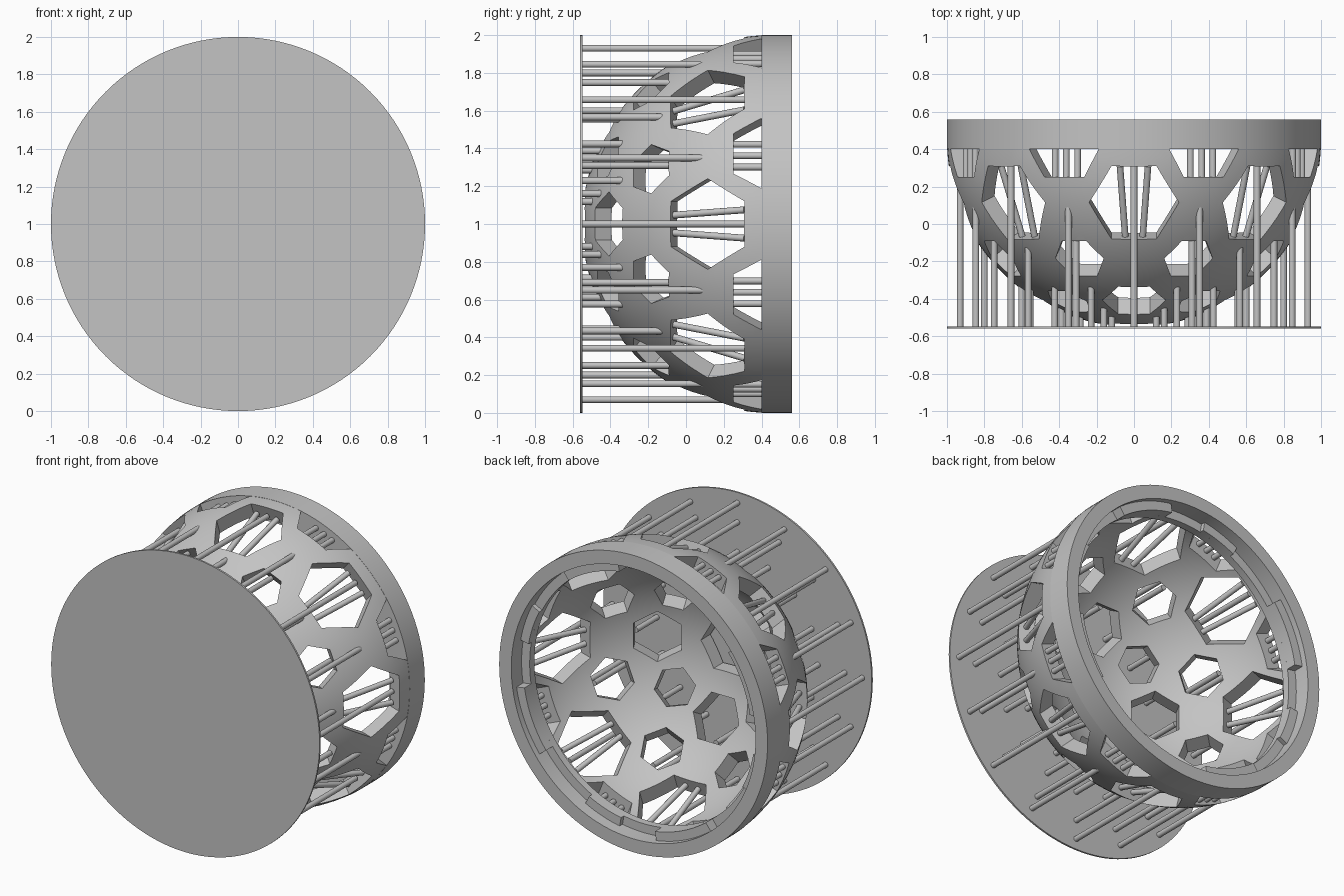
import bpy, bmesh
from math import radians, sin, cos, acos, sqrt, pi
from mathutils import Vector, Matrix

if "Cube" in bpy.data.objects:
    bpy.data.objects.remove(bpy.data.objects["Cube"], do_unlink=True)

grey = bpy.data.materials.new("plain grey")
grey.use_nodes = True
grey.diffuse_color = (0.55, 0.55, 0.55, 1)
grey.node_tree.nodes["Principled BSDF"].inputs["Base Color"].default_value = (0.55, 0.55, 0.55, 1)

CENTRE = 0.45      # axial position of the sphere centre
OUTER, INNER = 1.0, 0.9
RIM_START, BACK, FRONT = 0.40, 0.56, -0.56


def finish(bm, name, smooth=True):
    """Lift the mesh onto the ground and make it an object."""
    bmesh.ops.recalc_face_normals(bm, faces=bm.faces)
    bmesh.ops.translate(bm, verts=bm.verts, vec=(0, 0, 1))
    mesh = bpy.data.meshes.new(name)
    bm.to_mesh(mesh)
    bm.free()
    mesh.materials.append(grey)
    ob = bpy.data.objects.new(name, mesh)
    bpy.context.collection.objects.link(ob)
    if smooth:
        shade(ob)
    return ob


def shade(ob):
    bpy.ops.object.select_all(action='DESELECT')
    ob.select_set(True)
    bpy.context.view_layer.objects.active = ob
    bpy.ops.object.shade_smooth_by_angle(angle=radians(30))


def lathe(bm, profile, closed=True, steps=128):
    """Turn a (radius, y) profile all the way round the y axis."""
    vs = [bm.verts.new((r, y, 0)) for r, y in profile]
    es = [bm.edges.new(p) for p in zip(vs, vs[1:])]
    if closed:
        es.append(bm.edges.new((vs[-1], vs[0])))
    bmesh.ops.spin(bm, geom=vs + es, cent=(0, 0, 0), axis=(0, -1, 0),
                   angle=2 * pi, steps=steps, dvec=(0, 0, 0))
    bmesh.ops.remove_doubles(bm, verts=bm.verts, dist=1e-5)


def arc_block(bm, r0, r1, y0, y1, start, end, steps=10):
    """Curved block between two radii, two depths and two angles."""
    rings = []
    for i in range(steps + 1):
        a = radians(start + (end - start) * i / steps)
        rings.append([bm.verts.new((r * cos(a), y, r * sin(a)))
                      for r, y in ((r0, y0), (r1, y0), (r1, y1), (r0, y1))])
    for p, q in zip(rings, rings[1:]):
        for k in range(4):
            m = (k + 1) % 4
            bm.faces.new((p[k], p[m], q[m], q[k]))
    bm.faces.new(rings[0])
    bm.faces.new(rings[-1])


def hex_prism(bm, azimuth, y, size):
    """Six-sided cutter pointing outwards from the sphere centre."""
    a = radians(azimuth)
    c = y - CENTRE
    s = sqrt(max(0, 1 - c * c))
    n = Vector((s * cos(a), c, s * sin(a)))
    t = Vector((-sin(a), 0, cos(a)))
    b = n.cross(t)
    rings = [[bm.verts.new(Vector((0, CENTRE, 0)) + n * d
                           + size * (cos(k * pi / 3) * t + sin(k * pi / 3) * b))
              for k in range(6)] for d in (0.86, 1.1)]
    for k in range(6):
        m = (k + 1) % 6
        bm.faces.new((rings[0][k], rings[0][m], rings[1][m], rings[1][k]))
    bm.faces.new(rings[0])
    bm.faces.new(rings[1])


def rod(bm, azimuth, start, end, radius=0.018):
    """Round bar between two (radius, y, sideways) points at one azimuth."""
    a = radians(azimuth)
    p, q = [Vector((r * cos(a) - s * sin(a), y, r * sin(a) + s * cos(a)))
            for r, y, s in (start, end)]
    d = q - p
    m = Matrix.Translation((p + q) / 2) @ d.to_track_quat('Z', 'Y').to_matrix().to_4x4()
    bmesh.ops.create_cone(bm, cap_ends=True, segments=14, radius1=radius,
                          radius2=radius, depth=d.length, matrix=m)


# Dome shell
def dome_arc(radius, n=32):
    top = acos((CENTRE - RIM_START) / radius)
    return [(radius * sin(top * i / n), CENTRE - radius * cos(top * i / n))
            for i in range(n + 1)]


bm = bmesh.new()
lathe(bm, dome_arc(OUTER) + dome_arc(INNER)[::-1], closed=False)
dome = finish(bm, "dome_shell", smooth=False)

# Hexagonal openings
bm = bmesh.new()
hex_prism(bm, 90, CENTRE - 1, 0.19)
for k in range(8):
    az = 45 * k
    hex_prism(bm, az, -0.42, 0.13 if k % 2 else 0.17)
    hex_prism(bm, az + 22.5, -0.19, 0.14)
    hex_prism(bm, az, 0.105, 0.24)
    hex_prism(bm, az + 22.5, CENTRE, 0.23)
cutter = finish(bm, "opening_cutter", smooth=False)
cutter.hide_render = True

cut = dome.modifiers.new("openings", 'BOOLEAN')
cut.operation = 'DIFFERENCE'
cut.solver = 'EXACT'
cut.use_self = True
cut.object = cutter
bpy.context.view_layer.objects.active = dome
dome.select_set(True)
bpy.ops.object.modifier_apply(modifier=cut.name)
bpy.data.objects.remove(cutter, do_unlink=True)
shade(dome)

# Rim with an inner ledge
bm = bmesh.new()
lathe(bm, [(OUTER, RIM_START), (OUTER, BACK), (0.91, BACK), (0.91, 0.45),
           (0.85, 0.45), (0.85, RIM_START)])
finish(bm, "rim")

# Locking tabs inside the rim
bm = bmesh.new()
for k in range(4):
    arc_block(bm, 0.85, 0.92, 0.44, 0.52, 90 * k + 53, 90 * k + 81)
    arc_block(bm, 0.85, 0.92, 0.44, 0.48, 90 * k + 10, 90 * k + 27)
finish(bm, "locking_tabs")

# Flat base disc
bm = bmesh.new()
lathe(bm, [(0, FRONT), (OUTER, FRONT), (OUTER, FRONT + 0.012), (0, FRONT + 0.012)], closed=False)
finish(bm, "base_disc")

# Long rods from the disc to the dome
bm = bmesh.new()
on_axis = ((0.93, 0.31), (0.80, -0.11), (0.60, -0.32))
between = ((0.915, 0.10), (0.81, -0.09), (0.60, -0.32), (0.42, -0.43), (0.31, -0.47))
for k in range(8):
    for offset, rods in ((0, on_axis), (22.5, between)):
        for r, y in rods:
            rod(bm, 45 * k + offset, (r, FRONT + 0.005, 0), (r, y, 0))
finish(bm, "support_rods")

# Short bars bridging the openings
bm = bmesh.new()
for k in range(8):
    for side in (-1, 1):
        rod(bm, 45 * k, (0.79, -0.09, 0.045 * side), (0.93, 0.31, 0.075 * side))
    for side in (-1, 0, 1):
        rod(bm, 45 * k + 22.5, (0.945, 0.23, 0.065 * side), (0.945, 0.41, 0.065 * side))
finish(bm, "opening_bars")
